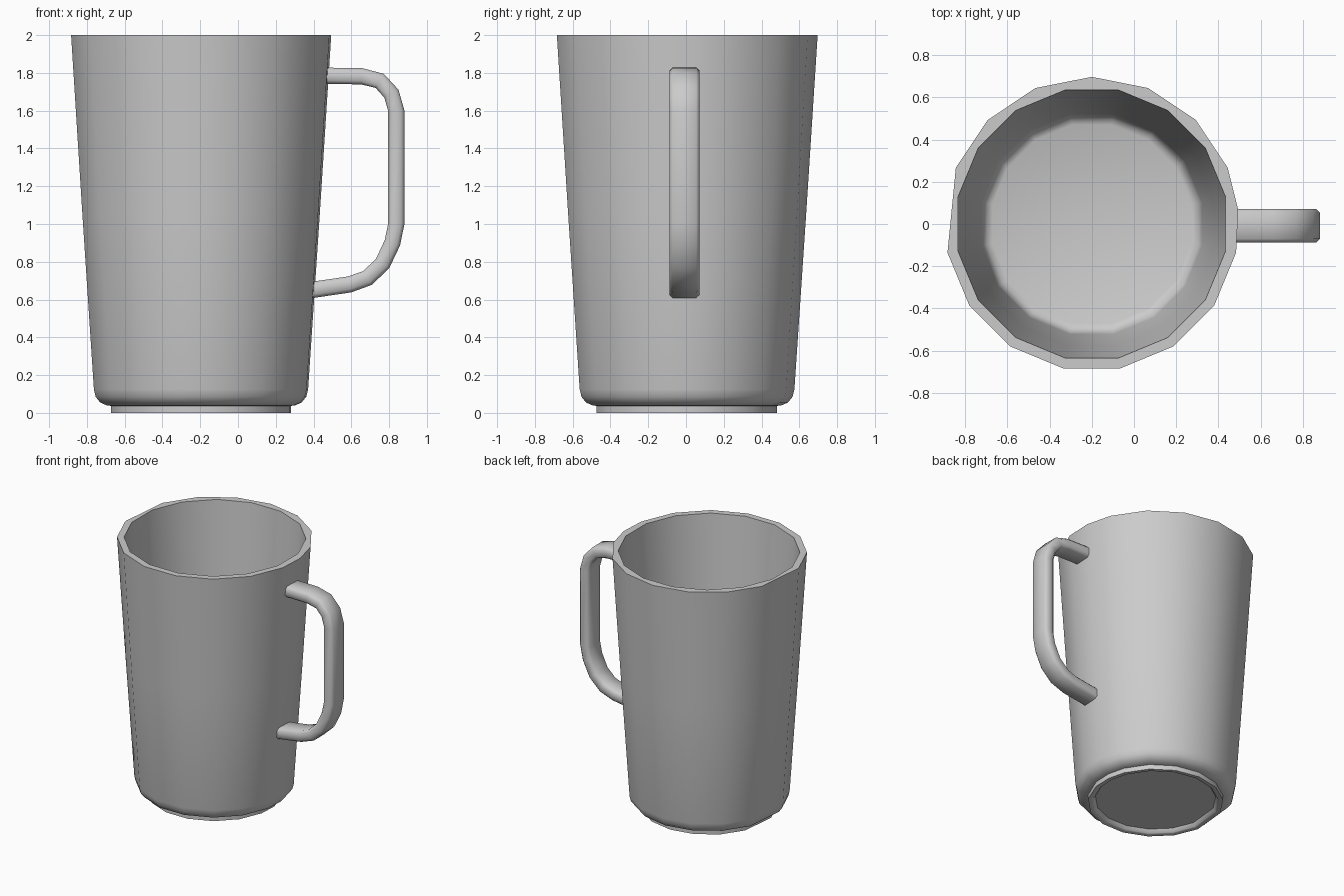
import bpy, bmesh, math
from mathutils import Vector

if "Cube" in bpy.data.objects:
    bpy.data.objects.remove(bpy.data.objects["Cube"])


def finish(name, bm, angle):
    bmesh.ops.recalc_face_normals(bm, faces=bm.faces)
    me = bpy.data.meshes.new(name)
    bm.to_mesh(me)
    bm.free()
    ob = bpy.data.objects.new(name, me)
    bpy.context.collection.objects.link(ob)
    bpy.ops.object.select_all(action='DESELECT')
    ob.select_set(True)
    bpy.context.view_layer.objects.active = ob
    bpy.ops.object.shade_smooth_by_angle(angle=math.radians(angle))
    return ob


def skin(rings):
    """Join equal-sized rings of points with quads and cap both ends."""
    bm = bmesh.new()
    loops = [[bm.verts.new(p) for p in ring] for ring in rings]
    n = len(loops[0])
    for a, b in zip(loops, loops[1:]):
        for i in range(n):
            j = (i + 1) % n
            bm.faces.new((a[i], a[j], b[j], b[i]))
    bm.faces.new(loops[0])
    bm.faces.new(loops[-1])
    return bm


# Mug body: 16 sides, the outer back half is twisted against the inner wall
CX = -0.2
inner = [11.25 + 22.5 * i for i in range(16)]
outer = [5.6] + [22.5 * i for i in range(1, 8)] + inner[8:]


def ring(r, z, angles):
    return [Vector((CX + r * math.cos(math.radians(a)),
                    r * math.sin(math.radians(a)), z)) for a in angles]


outer_profile = [(0.43, 0.03), (0.445, 0.005), (0.455, 0.0), (0.482, 0.0),
                 (0.482, 0.037), (0.505, 0.04), (0.54, 0.055),
                 (0.564, 0.085), (0.574, 0.125), (0.636, 1.05), (0.697, 2.0)]
inner_profile = [(0.647, 2.0), (0.587, 1.05), (0.532, 0.17),
                 (0.523, 0.125), (0.505, 0.1), (0.48, 0.09)]
body = skin([ring(r, z, outer) for r, z in outer_profile] +
            [ring(r, z, inner) for r, z in inner_profile])
finish("mug_body", body, 50)

# Handle: bevelled flat bar swept along a bent path
path = [Vector((x, -0.008, z)) for x, z in [
    (0.455, 1.785), (0.655, 1.782), (0.75, 1.758), (0.812, 1.69),
    (0.838, 1.6), (0.838, 1.0), (0.817, 0.9), (0.765, 0.79),
    (0.685, 0.714), (0.59, 0.68), (0.385, 0.65)]]
W, T, C = 0.08, 0.043, 0.018
section = [(W, T - C), (W - C, T), (C - W, T), (-W, T - C),
           (-W, C - T), (C - W, -T), (W - C, -T), (W, C - T)]
Y = Vector((0, 1, 0))
rings = []
for i, p in enumerate(path):
    tangent = (path[min(i + 1, len(path) - 1)] - path[max(i - 1, 0)]).normalized()
    normal = tangent.cross(Y)
    rings.append([p + Y * u + normal * v for u, v in section])
finish("handle", skin(rings), 50)
